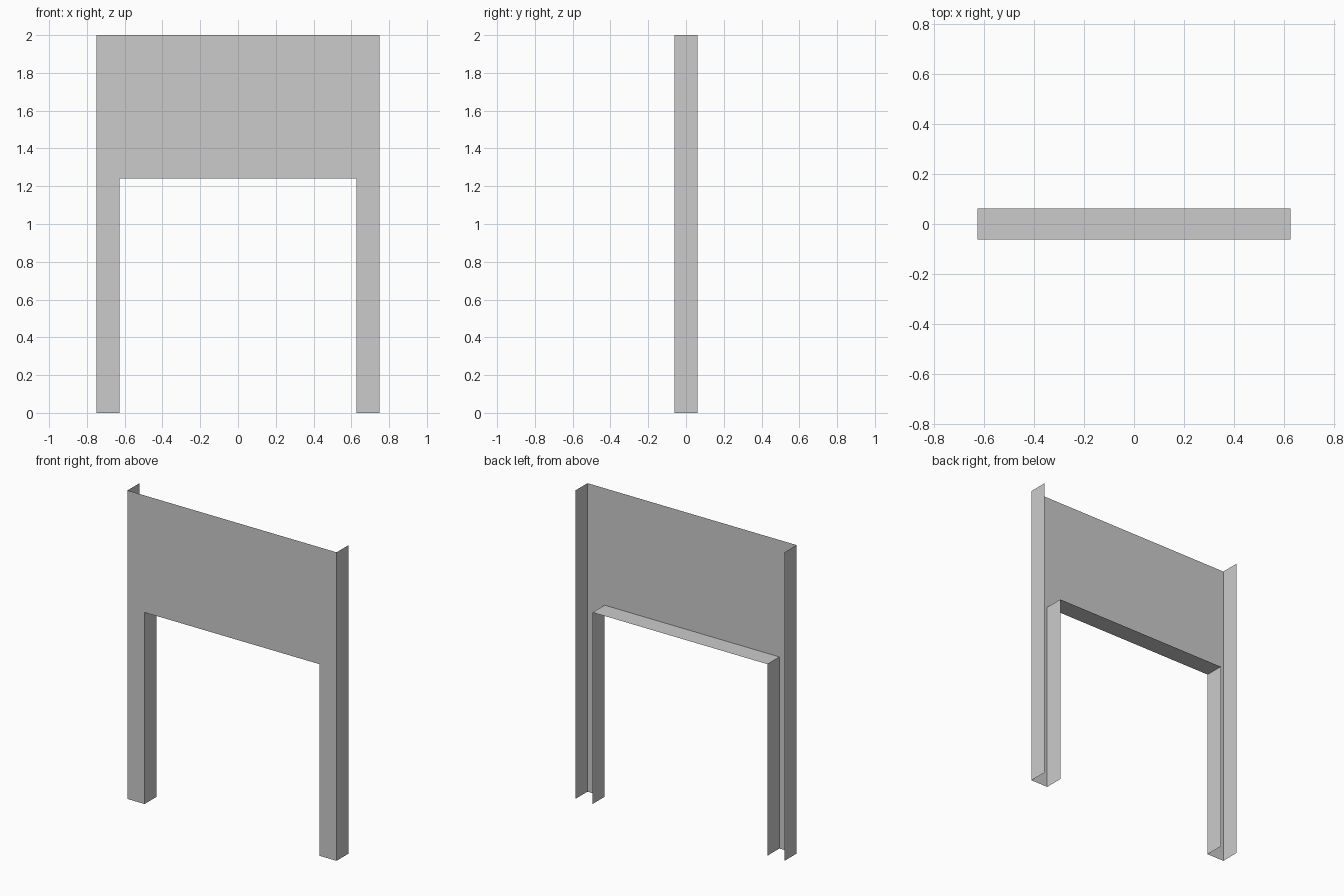
import bpy
import bmesh

if "Cube" in bpy.data.objects:
    bpy.data.objects.remove(bpy.data.objects["Cube"])

W, IW, H, OH, D = 0.75, 0.627, 2.0, 1.242, 0.0615  # half widths, heights, half depth

opening = [(-IW, 0), (-IW, OH), (IW, OH), (IW, 0)]


def finish(name, bm):
    mesh = bpy.data.meshes.new(name)
    bm.to_mesh(mesh)
    bm.free()
    obj = bpy.data.objects.new(name, mesh)
    bpy.context.collection.objects.link(obj)
    return obj


def strip(name, path):
    """Sweep an open x-z path from the front to the back as a thin sheet."""
    bm = bmesh.new()
    rows = [[bm.verts.new((x, y, z)) for x, z in path] for y in (-D, D)]
    for i in range(len(path) - 1):
        bm.faces.new((rows[0][i], rows[0][i + 1], rows[1][i + 1], rows[1][i]))
    return finish(name, bm)


# Front sheet: header board and two legs
bm = bmesh.new()
outline = [(W, 0), (W, H), (-W, H), (-W, 0)] + opening
face = bm.faces.new([bm.verts.new((x, -D, z)) for x, z in outline])
face.normal_update()
if face.normal.y > 0:
    face.normal_flip()
bmesh.ops.triangulate(bm, faces=bm.faces[:])
bmesh.ops.dissolve_limit(bm, angle_limit=0.01, verts=bm.verts[:], edges=bm.edges[:])
finish("front_panel", bm)

# Outer side flanges, open at top, back and bottom
strip("right_outer_flange", [(W, H), (W, 0)])
strip("left_outer_flange", [(-W, 0), (-W, H)])

# Lining around the opening: inner leg flanges and lintel underside
strip("opening_lining", opening[::-1])

# Turn flange faces outward, away from the hollow back
for obj in bpy.data.objects:
    if obj.name == "front_panel":
        continue
    bm = bmesh.new()
    bm.from_mesh(obj.data)
    for f in bm.faces:
        f.normal_update()
        c = f.calc_center_median()
        n = f.normal
        if "outer" in obj.name:
            outward = n.x * c.x > 0
        else:
            outward = n.x * c.x < -0.01 or n.z < -0.5
        if not outward:
            f.normal_flip()
    bm.to_mesh(obj.data)
    bm.free()
